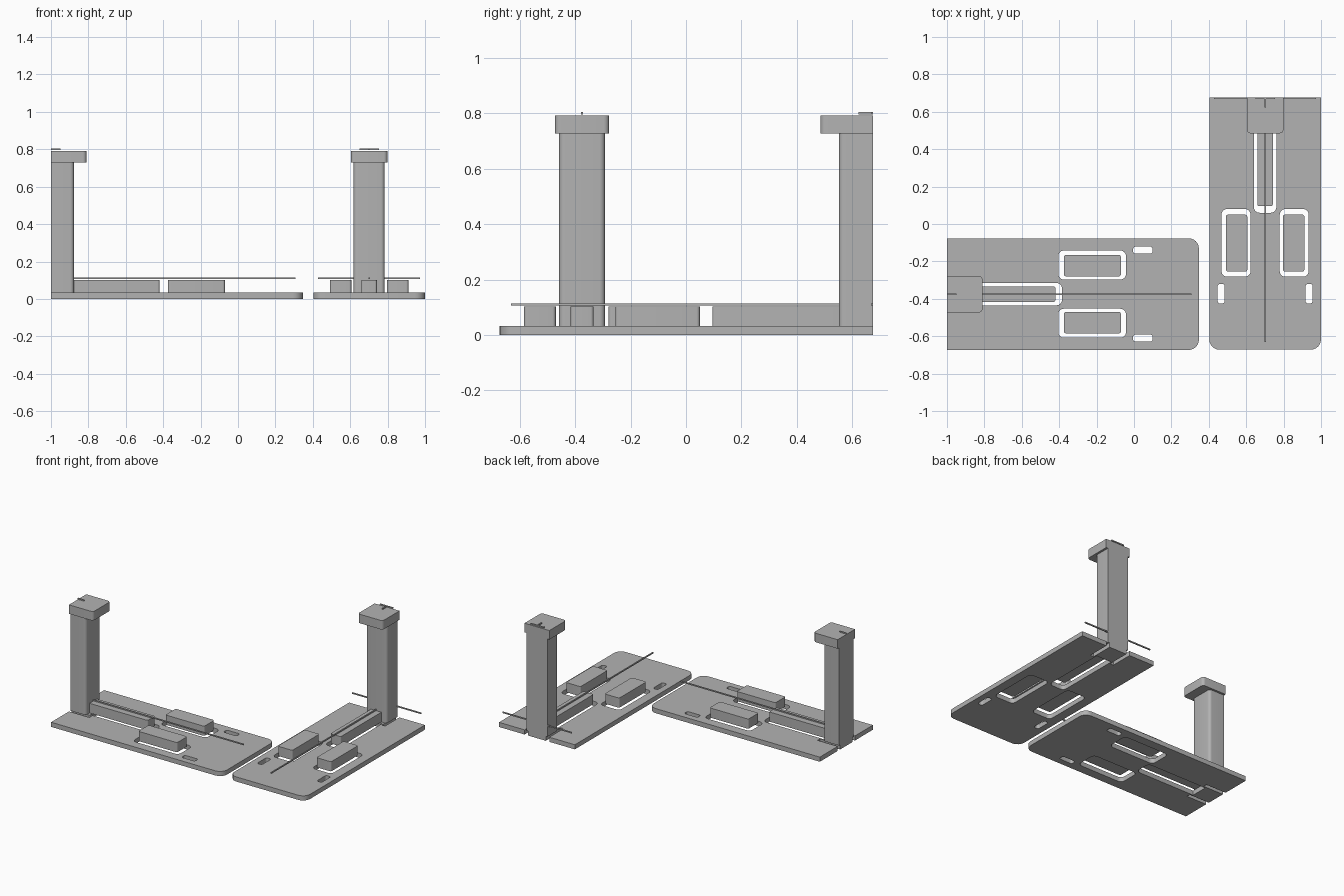
import bpy, bmesh, math
from mathutils import Matrix

if "Cube" in bpy.data.objects:
    bpy.data.objects.remove(bpy.data.objects["Cube"])

grey = bpy.data.materials.new("plain_grey")
grey.diffuse_color = (0.45, 0.45, 0.45, 1)
grey.use_nodes = True
grey.node_tree.nodes["Principled BSDF"].inputs["Base Color"].default_value = grey.diffuse_color


def rounded(u0, u1, v0, v1, r, r_near=None):
    """Rounded rectangle; r_near is the radius at the u0 end."""
    rn = r if r_near is None else r_near
    pts = []
    for u, v, s, t, rad, a0 in ((u1, v1, -1, -1, r, 0), (u0, v1, 1, -1, rn, 90),
                                (u0, v0, 1, 1, rn, 180), (u1, v0, -1, 1, r, 270)):
        if rad == 0:
            pts.append((u, v))
            continue
        for i in range(7):
            a = math.radians(a0 + 15 * i)
            pts.append((u + s * rad + rad * math.cos(a), v + t * rad + rad * math.sin(a)))
    return pts


def slab(name, loops, z0, z1, frame):
    """Extrude an outline (first loop) with holes (other loops)."""
    cu = bpy.data.curves.new(name, 'CURVE')
    cu.dimensions = '2D'
    cu.fill_mode = 'BOTH'
    cu.extrude = (z1 - z0) / 2
    for pts in loops:
        sp = cu.splines.new('POLY')
        sp.points.add(len(pts) - 1)
        for p, (u, v) in zip(sp.points, pts):
            p.co = (u, v, 0, 1)
        sp.use_cyclic_u = True
    tmp = bpy.data.objects.new(name + "_curve", cu)
    bpy.context.collection.objects.link(tmp)
    dg = bpy.context.evaluated_depsgraph_get()
    me = bpy.data.meshes.new_from_object(tmp.evaluated_get(dg))
    bpy.data.objects.remove(tmp)
    bm = bmesh.new()
    bm.from_mesh(me)
    bmesh.ops.remove_doubles(bm, verts=bm.verts, dist=1e-5)
    bmesh.ops.transform(bm, matrix=frame @ Matrix.Translation((0, 0, (z0 + z1) / 2)), verts=bm.verts)
    bmesh.ops.recalc_face_normals(bm, faces=bm.faces)
    bm.to_mesh(me)
    bm.free()
    me.materials.clear()
    me.materials.append(grey)
    ob = bpy.data.objects.new(name, me)
    bpy.context.collection.objects.link(ob)
    bpy.ops.object.select_all(action='DESELECT')
    ob.select_set(True)
    bpy.context.view_layer.objects.active = ob
    bpy.ops.object.shade_smooth_by_angle(angle=math.radians(30))


def mirror(pts):
    return [(u, -v) for u, v in pts]


T = 0.033      # plate thickness
W = 0.2985     # plate half width


def half_unit(side, frame):
    # base plate: two notches at the flat end, window holes and small slots
    outer = rounded(0, 1.347, -W, W, 0.055, 0)
    i = outer.index((0, W))
    notch = [(0, 0.097), (0.16, 0.097), (0.16, 0.07), (0, 0.07)]
    outer[i + 1:i + 1] = notch + mirror(notch)[::-1]
    window = rounded(0.595, 0.957, 0.078, 0.233, 0.03)
    slot = rounded(0.995, 1.1, 0.216, 0.254, 0.014)
    channel = rounded(0.14, 0.615, -0.06, 0.06, 0.03, 0)
    slab(side + "_base_plate",
         [outer, window, mirror(window), slot, mirror(slot), channel], 0, T, frame)
    # raised blocks over the holes
    block = rounded(0.625, 0.93, 0.095, 0.21, 0.012)
    slab(side + "_block_a", [block], T, 0.102, frame)
    slab(side + "_block_b", [mirror(block)], T, 0.102, frame)
    slab(side + "_rail_block", [rounded(0.12, 0.58, -0.041, 0.041, 0.01, 0)], T, 0.102, frame)
    # column and its cap
    slab(side + "_column", [rounded(0, 0.123, -0.083, 0.083, 0.02, 0)], T, 0.728, frame)
    slab(side + "_cap", [rounded(0, 0.19, -0.098, 0.098, 0.02, 0)], 0.728, 0.792, frame)
    # thin marker rods
    slab(side + "_long_rod", [rounded(0, 1.307, -0.004, 0.004, 0)], 0.106, 0.114, frame)
    slab(side + "_cap_rod", [rounded(0, 0.052, -0.004, 0.004, 0)], 0.796, 0.804, frame)


left = Matrix.Translation((-1, -0.375, 0))
right = Matrix.Translation((0.701, 0.675, 0)) @ Matrix.Rotation(-math.pi / 2, 4, 'Z')
half_unit("left", left)
half_unit("right", right)

# cross rods only on the right unit
slab("right_cross_rod", [rounded(0, 0.008, -0.272, 0.272, 0)], 0.106, 0.114, right)
slab("right_cap_cross_rod", [rounded(0, 0.008, -0.052, 0.052, 0)], 0.796, 0.804, right)
